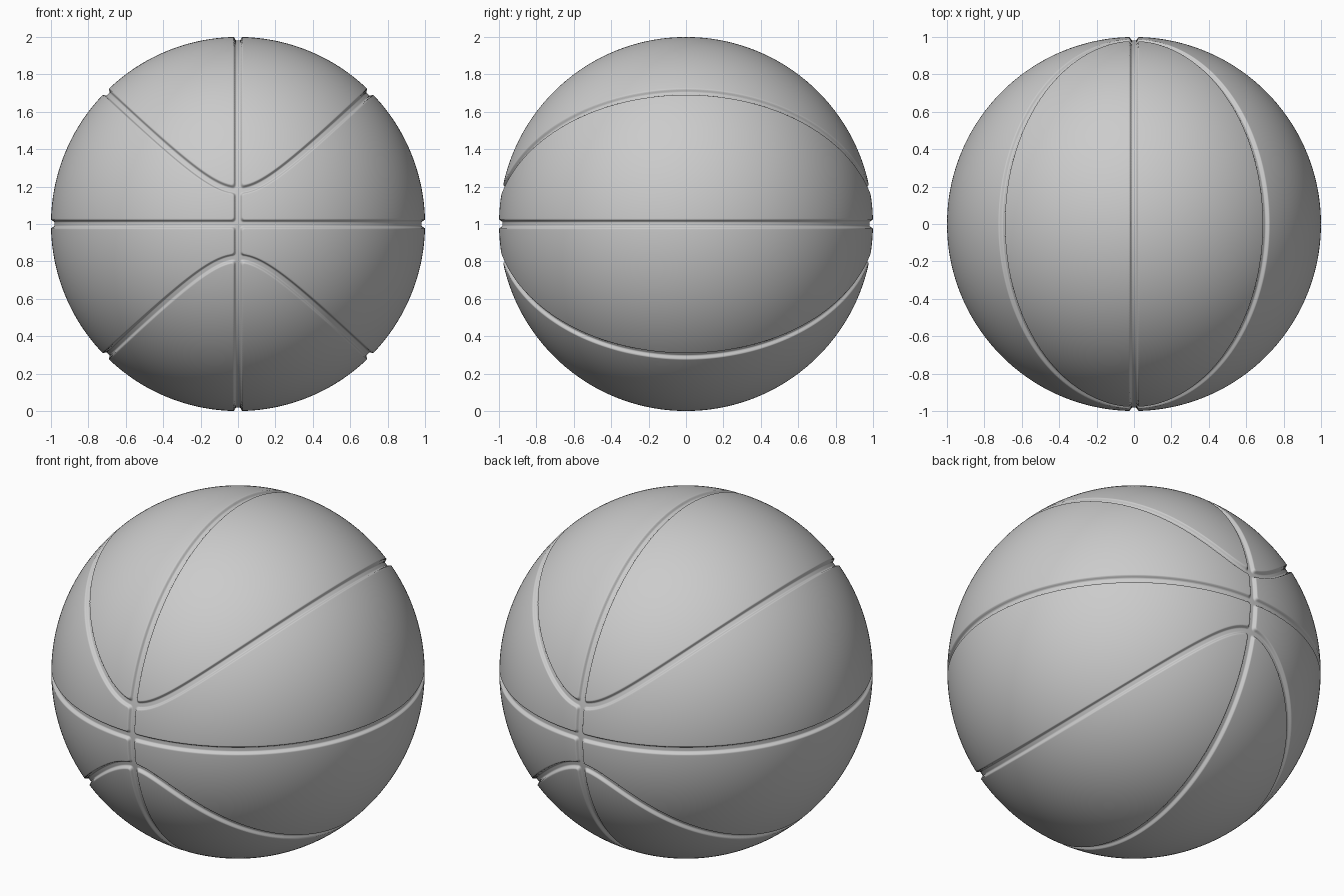
import bpy, bmesh
from mathutils import Vector

if "Cube" in bpy.data.objects:
    bpy.data.objects.remove(bpy.data.objects["Cube"])

TIP = 0.034          # squared height of the curved seams where they cross the centre seam
FLAT, EDGE, DEPTH = 0.011, 0.024, 0.018   # groove floor half width, rim half width, depth


def smooth_min(a, b, k=0.018):
    h = max(k - abs(a - b), 0) / k
    return min(a, b) - h * h * k / 4


def seam_distance(p):
    # two great circles plus the pair of curved seams
    f = p.z ** 2 - p.x ** 2 - TIP * p.y ** 2
    g = Vector((-2 * p.x, -2 * TIP * p.y, 2 * p.z))
    g -= g.dot(p) * p
    curved = abs(f) / max(g.length, 1e-4)
    return smooth_min(smooth_min(abs(p.x), abs(p.z)), curved)


def groove(d):
    t = min(max((EDGE - d) / (EDGE - FLAT), 0), 1)
    return DEPTH * t * t * (3 - 2 * t)


# Round ball
bm = bmesh.new()
bmesh.ops.create_icosphere(bm, subdivisions=7, radius=1)
for v in bm.verts:
    v.co.normalize()

# Finer mesh along the seams
for reach in (0.055, 0.036):
    near = {v for v in bm.verts if seam_distance(v.co) < reach}
    edges = [e for e in bm.edges if e.verts[0] in near and e.verts[1] in near]
    bmesh.ops.subdivide_edges(bm, edges=edges, cuts=1, use_grid_fill=True)
    bmesh.ops.triangulate(bm, faces=[f for f in bm.faces if len(f.verts) > 3])
    for v in bm.verts:
        v.co.normalize()

# Press the grooves in and stand the ball on the floor
for v in bm.verts:
    v.co *= 1 - groove(seam_distance(v.co))
    v.co.z += 1
for f in bm.faces:
    f.smooth = True

mesh = bpy.data.meshes.new("ball")
bm.to_mesh(mesh)
bm.free()
ball = bpy.data.objects.new("ball", mesh)
bpy.context.collection.objects.link(ball)
